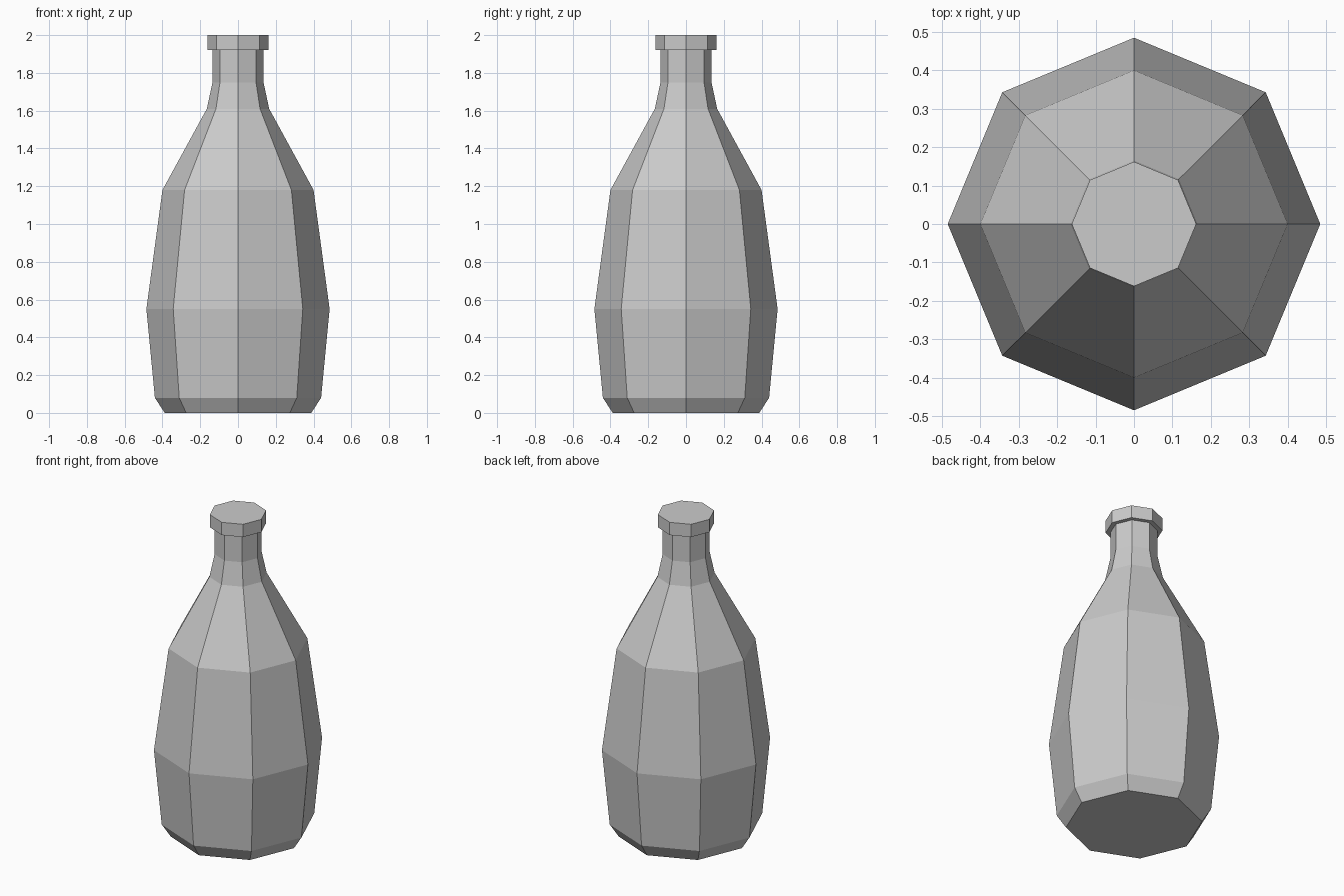
import bpy, bmesh
from math import cos, sin, tau

if "Cube" in bpy.data.objects:
    bpy.data.objects.remove(bpy.data.objects["Cube"])

SIDES = 8


def lathe(name, profile):
    """Turn (radius, height) pairs into a closed, flat-faced octagonal solid."""
    bm = bmesh.new()
    rings = [[bm.verts.new((r * cos(tau * i / SIDES), r * sin(tau * i / SIDES), z))
              for i in range(SIDES)] for r, z in profile]
    for low, high in zip(rings, rings[1:]):
        for i in range(SIDES):
            j = (i + 1) % SIDES
            bm.faces.new((low[i], low[j], high[j], high[i]))
    bm.faces.new(rings[0][::-1])
    bm.faces.new(rings[-1])
    mesh = bpy.data.meshes.new(name)
    bm.to_mesh(mesh)
    bm.free()
    obj = bpy.data.objects.new(name, mesh)
    bpy.context.collection.objects.link(obj)
    return obj


# Bottle: chamfered base, belly, shoulder, neck, then the stepped lip
lathe("bottle", [
    (0.388, 0.0), (0.44, 0.08), (0.485, 0.55), (0.40, 1.18),
    (0.165, 1.61), (0.135, 1.75), (0.135, 1.92), (0.162, 1.92), (0.162, 2.0),
])
